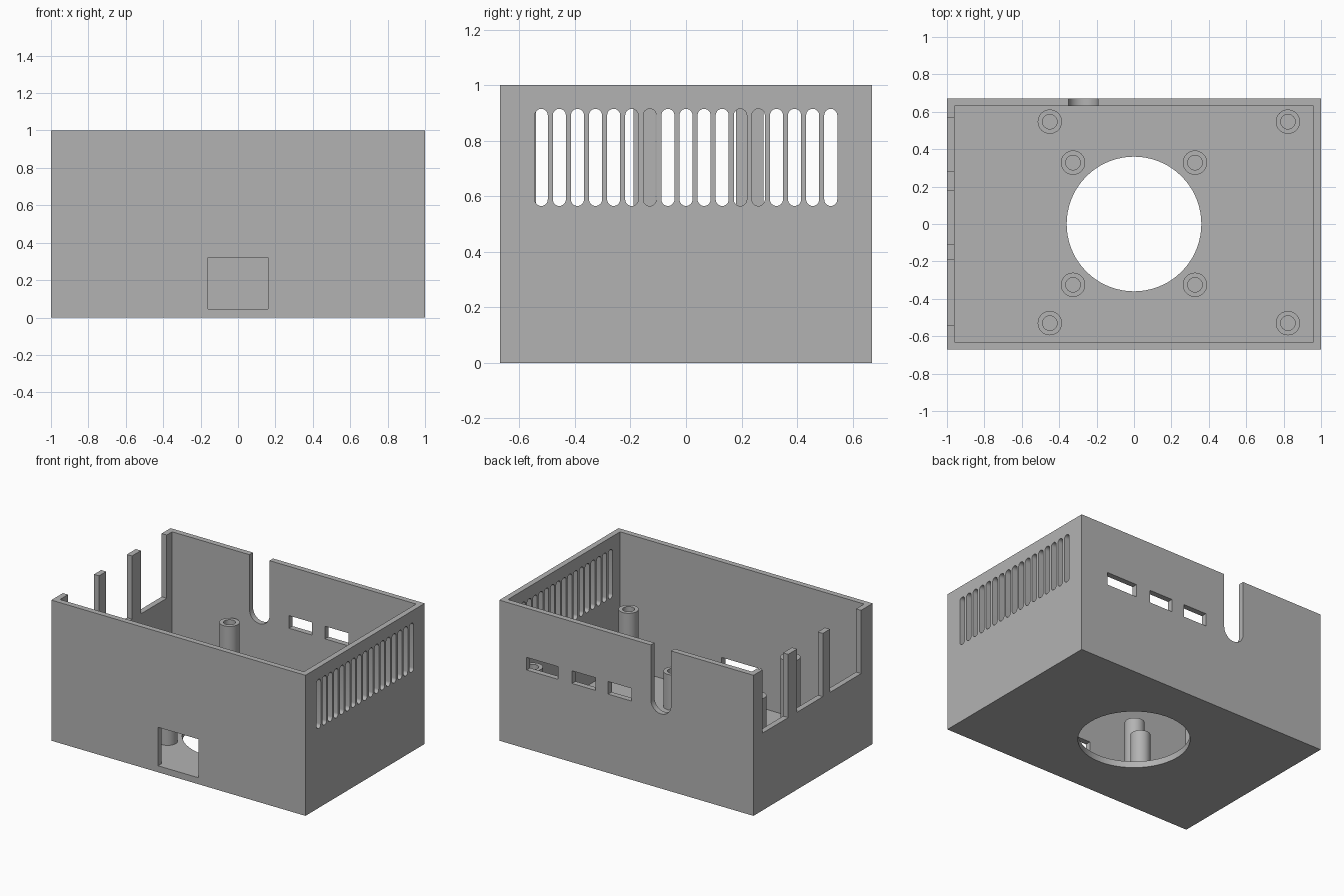
import bpy, bmesh, math
from mathutils import Vector

if "Cube" in bpy.data.objects:
    bpy.data.objects.remove(bpy.data.objects["Cube"])

WALL, FLOOR = 0.04, 0.045
HX, HY, H = 1.0, 0.67, 1.0

grey = bpy.data.materials.new("plain grey plastic")
grey.diffuse_color = (0.45, 0.45, 0.45, 1)
grey.use_nodes = True
grey.node_tree.nodes["Principled BSDF"].inputs["Base Color"].default_value = grey.diffuse_color


def finish(name, bm):
    bmesh.ops.recalc_face_normals(bm, faces=bm.faces)
    me = bpy.data.meshes.new(name)
    bm.to_mesh(me)
    bm.free()
    me.materials.append(grey)
    ob = bpy.data.objects.new(name, me)
    bpy.context.collection.objects.link(ob)
    return ob


def prism(bm, points, depth):
    """Closed prism: extrude a 3D outline along the depth vector."""
    face = bm.faces.new([bm.verts.new(p) for p in points])
    ext = bmesh.ops.extrude_face_region(bm, geom=[face], use_keep_orig=True)
    moved = [g for g in ext["geom"] if isinstance(g, bmesh.types.BMVert)]
    bmesh.ops.translate(bm, verts=moved, vec=Vector(depth))


def box(bm, x0, x1, y0, y1, z0, z1):
    prism(bm, [(x0, y0, z0), (x1, y0, z0), (x1, y1, z0), (x0, y1, z0)], (0, 0, z1 - z0))


def capsule(c, r, z0, z1, n=12):
    """Upright slot outline as (across, z) pairs."""
    low = [(c + r * math.cos(math.pi + math.pi * i / n),
            z0 + r + r * math.sin(math.pi + math.pi * i / n)) for i in range(n + 1)]
    high = [(c + r * math.cos(math.pi * i / n),
             z1 - r + r * math.sin(math.pi * i / n)) for i in range(n + 1)]
    return low + high


def cut(target, cutter):
    mod = target.modifiers.new("cut", 'BOOLEAN')
    mod.operation, mod.solver, mod.object = 'DIFFERENCE', 'EXACT', cutter
    dg = bpy.context.evaluated_depsgraph_get()
    new = bpy.data.meshes.new_from_object(target.evaluated_get(dg))
    target.modifiers.clear()
    target.data = new
    bpy.data.objects.remove(cutter)


def smooth(ob):
    bpy.ops.object.select_all(action='DESELECT')
    ob.select_set(True)
    bpy.context.view_layer.objects.active = ob
    bpy.ops.object.shade_smooth_by_angle(angle=math.radians(30))


# Open-topped case
bm = bmesh.new()
box(bm, -HX, HX, -HY, HY, 0, H)
case = finish("case", bm)
bm = bmesh.new()
box(bm, -HX + WALL, HX - WALL, -HY + WALL, HY - WALL, FLOOR, H + 0.2)
cut(case, finish("cavity", bm))

# Openings
bm = bmesh.new()
for y0, y1 in ((-0.54, -0.19), (-0.11, 0.18), (0.28, 0.57)):      # left bays
    box(bm, -1.1, -0.9, y0, y1, 0.55, 1.1)
for x0, x1 in ((0.54, 0.785), (0.244, 0.428), (-0.04, 0.143)):    # back ports
    box(bm, x0, x1, 0.6, 0.75, 0.56, 0.65)
box(bm, -0.16, 0.16, -0.75, -0.6, FLOOR + 0.001, 0.32)            # front window
prism(bm, [(a, 0.6, z) for a, z in capsule(-0.272, 0.079, 0.53, 1.3)], (0, 0.15, 0))
for i in range(-8, 9):                                            # right vents
    prism(bm, [(0.9, a, z) for a, z in capsule(i * 0.0652, 0.0235, 0.565, 0.915)], (0.2, 0, 0))
ring = [2 * math.pi * i / 72 for i in range(72)]                  # floor fan hole
prism(bm, [(0.36 * math.cos(a), 0.36 * math.sin(a), -0.1) for a in ring], (0, 0, 0.3))
cut(case, finish("openings", bm))
smooth(case)


# Hollow screw posts
def post(name, x, y, top, ro=0.065, ri=0.039, n=32):
    bm = bmesh.new()
    rings = [[bm.verts.new((x + r * math.cos(2 * math.pi * i / n),
                            y + r * math.sin(2 * math.pi * i / n), z)) for i in range(n)]
             for r, z in ((ro, FLOOR), (ro, top), (ri, top), (ri, FLOOR))]
    for a, b in zip(rings, rings[1:] + rings[:1]):
        for i in range(n):
            j = (i + 1) % n
            bm.faces.new((a[i], a[j], b[j], b[i]))
    smooth(finish(name, bm))


for x in (-0.45, 0.823):
    for y in (-0.53, 0.547):
        post("tall_post", x, y, 0.525)
for x in (-0.326, 0.326):
    for y in (-0.325, 0.328):
        post("short_post", x, y, 0.297)
